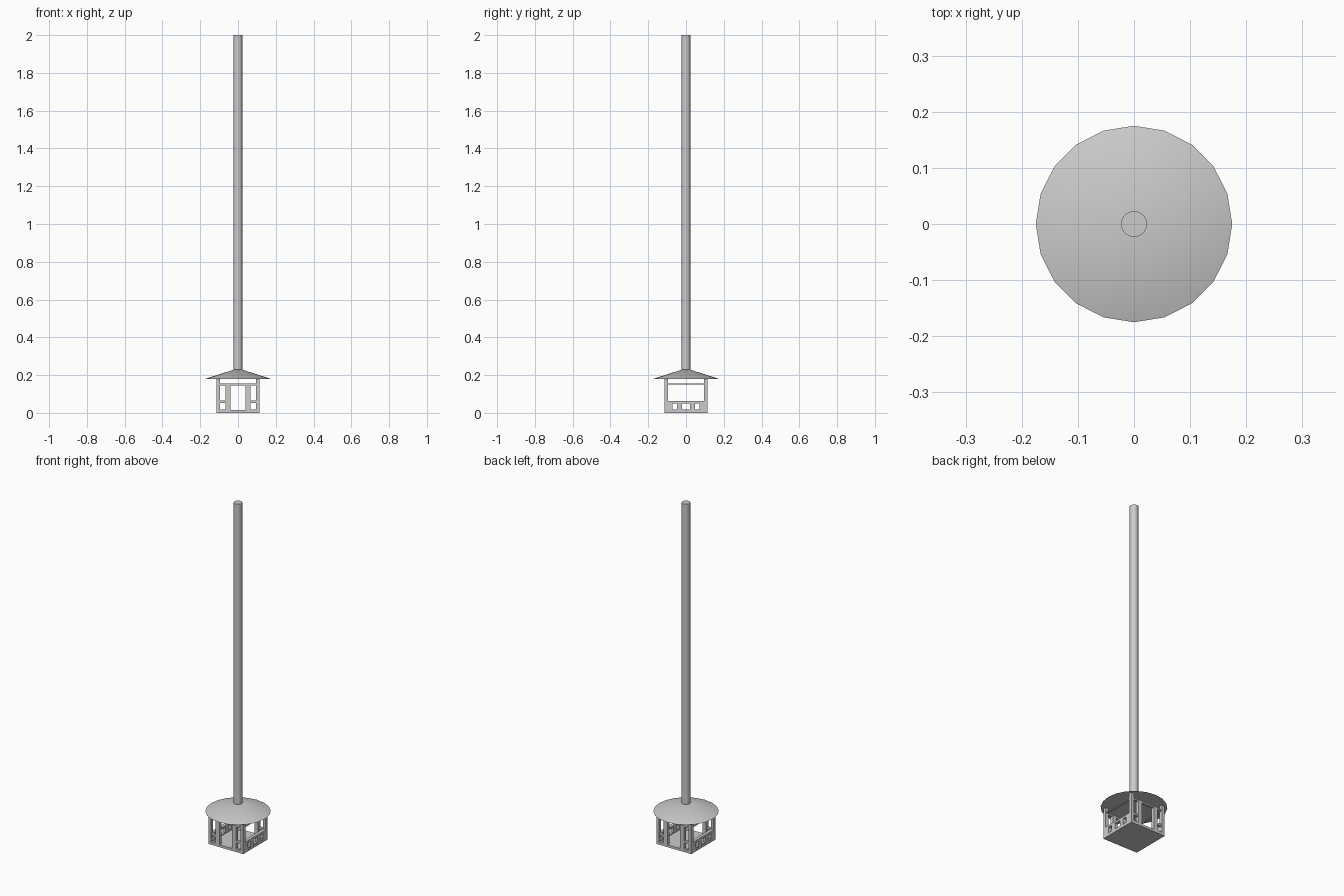
import bpy
from math import radians

if "Cube" in bpy.data.objects:
    bpy.data.objects.remove(bpy.data.objects["Cube"])

H = 0.114       # half width of the hut
P = 0.019       # corner post thickness
C = H - P / 2   # centre line of the walls
EAVE = 0.18


def box(name, x, y, z):
    """Box from (min, max) ranges."""
    bpy.ops.mesh.primitive_cube_add(size=1, location=[sum(r) / 2 for r in (x, y, z)])
    o = bpy.context.object
    o.name = name
    o.scale = [r[1] - r[0] for r in (x, y, z)]
    bpy.ops.object.transform_apply(location=True, rotation=False, scale=True)
    return o


def span(c, w):
    return (c - w / 2, c + w / 2)


# floor slab
box("floor", (-H, H), (-H, H), (0, 0.014))

# corner posts carrying the roof
for sx in (-1, 1):
    for sy in (-1, 1):
        box("corner_post", span(sx * C, P), span(sy * C, P), (0.014, EAVE))

for s in (-1, 1):
    wall = span(s * C, P)
    # front and back: door posts, top rail, sill and bottom rails
    box("door_lintel", (-C, C), span(s * C, 0.012), (0.146, 0.155))
    for t in (-1, 1):
        box("door_post", span(t * 0.053, 0.025), wall, (0.014, 0.155))
        a, b = sorted((t * 0.053, t * C))
        box("window_sill", (a, b), span(s * C, 0.016), (0.053, 0.065))
        box("bottom_rail", (a, b), span(s * C, 0.016), (0.012, 0.019))
    # sides: top rail and low balustrade
    box("side_top_rail", span(s * C, 0.012), (-C, C), (0.149, 0.155))
    box("side_handrail", wall, (-C, C), (0.051, 0.063))
    box("side_bottom_rail", span(s * C, 0.016), (-C, C), (0.012, 0.019))
    for t in (-1, 1):
        box("baluster", wall, span(t * 0.034, 0.027), (0.014, 0.055))
        box("end_baluster", wall, span(t * 0.084, 0.025), (0.014, 0.055))

# conical roof
bpy.ops.mesh.primitive_cone_add(vertices=20, radius1=0.175, radius2=0.0,
                                depth=0.056, location=(0, 0, EAVE + 0.028),
                                rotation=(0, 0, radians(90)))
bpy.context.object.name = "roof"
bpy.ops.object.shade_smooth_by_angle(angle=radians(20))

# tall pole rising from the roof
bpy.ops.mesh.primitive_cylinder_add(vertices=20, radius=0.023, depth=2 - 0.21,
                                    location=(0, 0, (2 + 0.21) / 2))
bpy.context.object.name = "pole"
bpy.ops.object.shade_smooth_by_angle(angle=radians(30))
